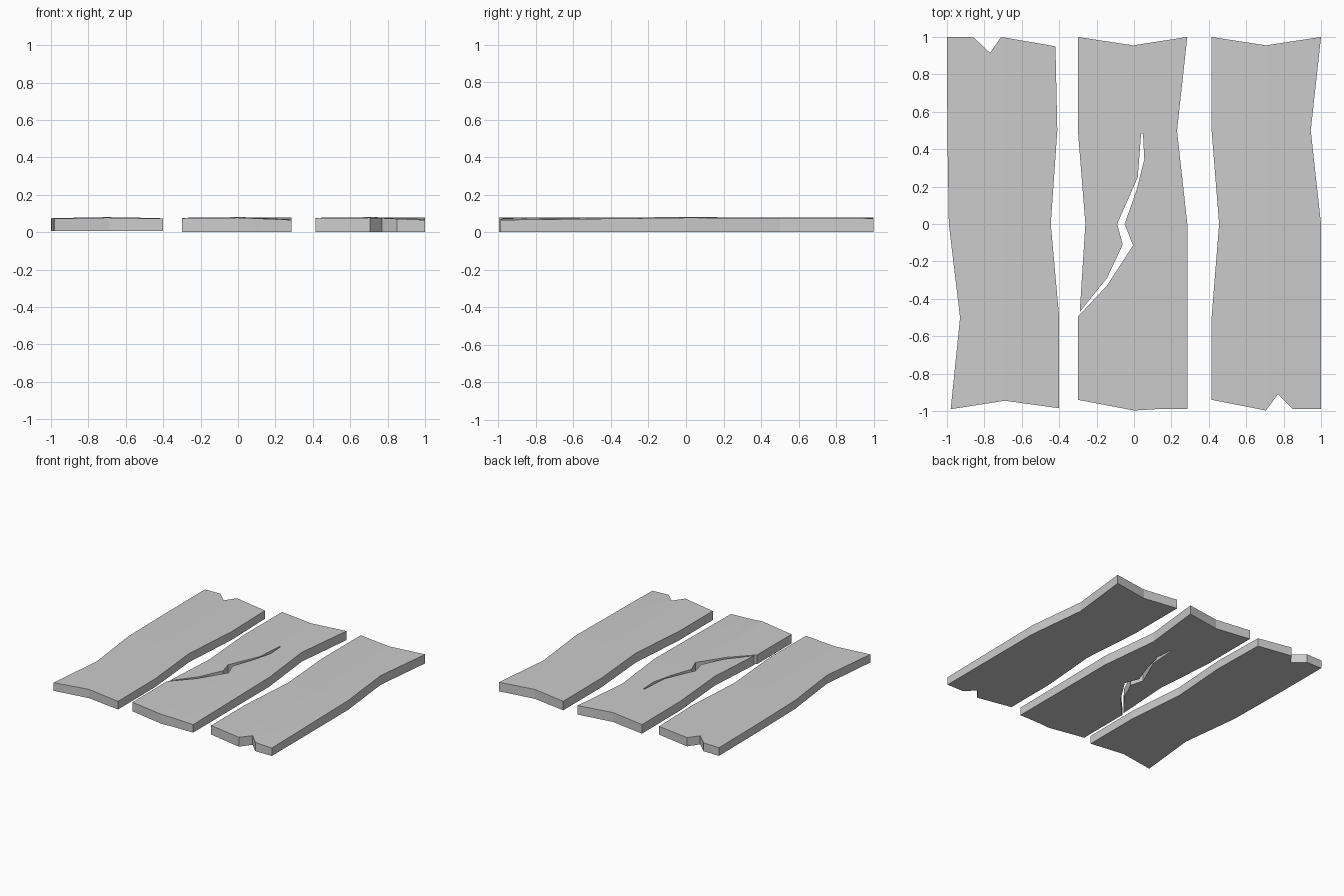
import bpy, bmesh
from mathutils import Vector

if "Cube" in bpy.data.objects:
    bpy.data.objects.remove(bpy.data.objects["Cube"])

THICK = 0.08


def plank(name, outline, cx, base, front_drop, edge_drop):
    """Extrude a worn outline, cut it into a coarse grid and wear down the top."""
    bm = bmesh.new()
    face = bm.faces.new([bm.verts.new((x, y, base)) for x, y in outline])
    ext = bmesh.ops.extrude_face_region(bm, geom=[face], use_keep_orig=True)
    top = [v for v in ext["geom"] if isinstance(v, bmesh.types.BMVert)]
    for v in top:
        v.co.z = THICK
    cuts = [((cx, 0, 0), (1, 0, 0))] + [((0, y, 0), (0, 1, 0)) for y in (-0.5, 0, 0.5)]
    for co, no in cuts:
        bmesh.ops.bisect_plane(bm, geom=bm.verts[:] + bm.edges[:] + bm.faces[:],
                               dist=1e-4, plane_co=Vector(co), plane_no=Vector(no))
    # worn edges: lower towards the sides and the front right corner
    for v in bm.verts:
        if v.co.z > THICK - 0.001:
            side = (v.co.x - cx) / 0.29
            v.co.z -= edge_drop * abs(side) + 0.003 * abs(v.co.y)
            v.co.z -= front_drop * max(0, side) * max(0, -v.co.y)
    bmesh.ops.triangulate(bm, faces=[f for f in bm.faces if len(f.verts) > 4
                                     or f.normal.z > 0.5])
    bmesh.ops.recalc_face_normals(bm, faces=bm.faces[:])
    mesh = bpy.data.meshes.new(name)
    bm.to_mesh(mesh)
    bm.free()
    obj = bpy.data.objects.new(name, mesh)
    bpy.context.collection.objects.link(obj)
    return obj


# left plank, notched at the back
left = [(-1, 1), (-0.86, 1), (-0.77, 0.915), (-0.71, 1), (-0.42, 0.95),
        (-0.41, 0.5), (-0.445, 0), (-0.4, -0.5), (-0.4, -0.985),
        (-0.69, -0.945), (-0.98, -0.99), (-0.93, -0.5), (-0.99, 0), (-0.998, 0.5)]

# middle plank, split by a long crack from its left edge
crack_right = [(-0.3, -0.495), (-0.145, -0.33), (-0.005, -0.115), (-0.05, 0),
               (0.015, 0.185), (0.055, 0.345), (0.048, 0.485)]
crack_left = [(0.038, 0.485), (0.02, 0.25), (-0.09, 0), (-0.06, -0.11),
              (-0.145, -0.29), (-0.29, -0.47)]
middle = ([(-0.3, 1), (-0.005, 0.955), (0.285, 1), (0.23, 0.5), (0.285, 0),
           (0.285, -0.5), (0.285, -0.99), (0.12, -0.99), (0, -0.997), (-0.3, -0.94)]
          + crack_right + crack_left + [(-0.26, 0), (-0.3, 0.5)])

# right plank, notched at the front
right = [(0.415, 1), (0.705, 0.955), (1, 1), (0.945, 0.5), (1, 0), (1, -0.5),
         (1, -0.99), (0.85, -0.99), (0.77, -0.91), (0.705, -0.997),
         (0.415, -0.94), (0.415, -0.5), (0.455, 0), (0.415, 0.5)]

plank("left_plank", left, -0.7, 0.005, 0.0, 0.005)
plank("middle_plank", middle, 0.0, 0.0, 0.009, 0.003)
plank("right_plank", right, 0.705, 0.0, 0.009, 0.003)
